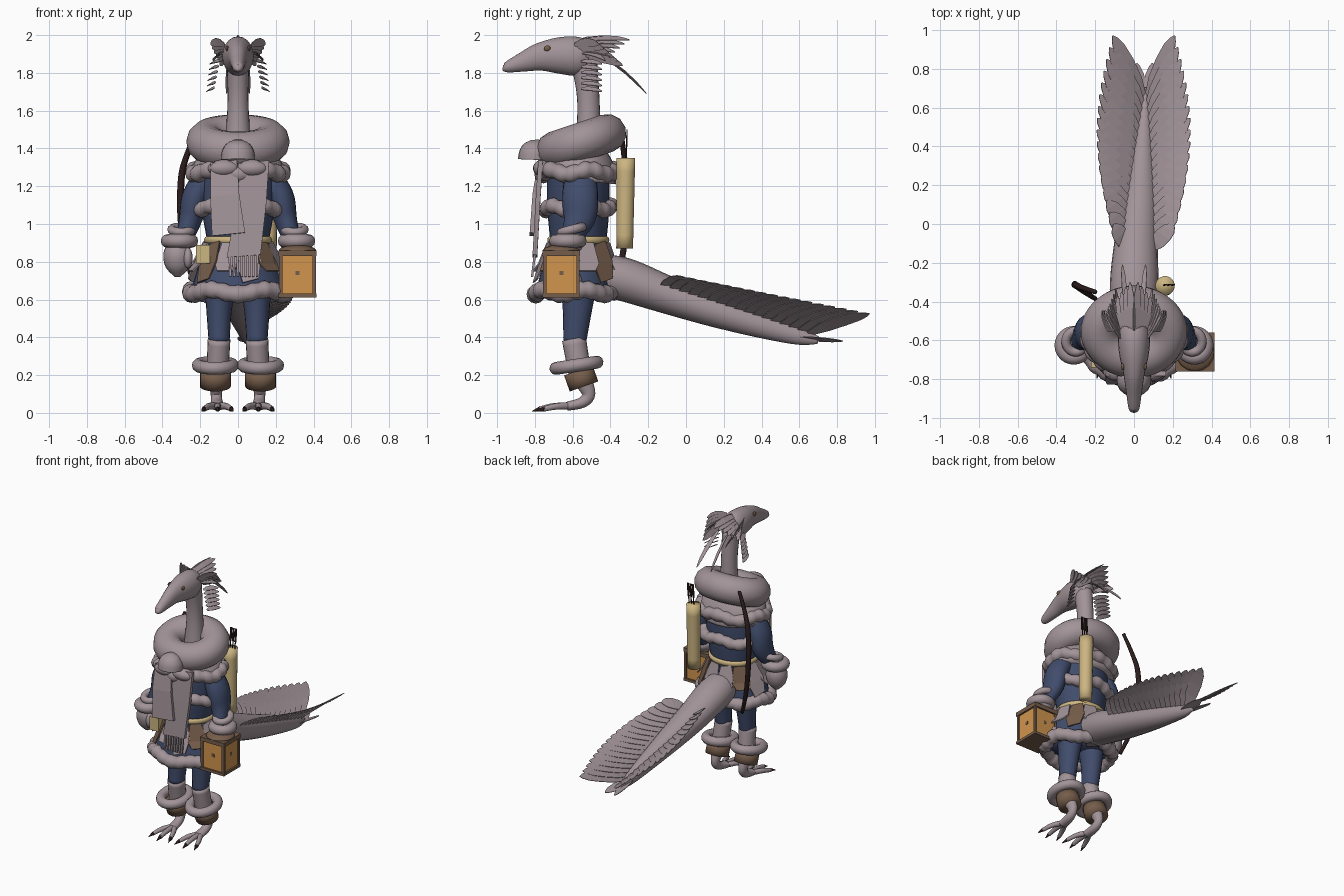
import bpy, bmesh, math
from mathutils import Vector, Matrix

if "Cube" in bpy.data.objects:
    bpy.data.objects.remove(bpy.data.objects["Cube"])


def material(name, rgb):
    m = bpy.data.materials.new(name)
    m.use_nodes = True
    m.diffuse_color = (*rgb, 1)
    m.node_tree.nodes["Principled BSDF"].inputs["Base Color"].default_value = (*rgb, 1)
    return m


GREY = material("mauve grey", (.36, .295, .315))
BLUE = material("navy cloth", (.052, .073, .15))
TAN = material("pale tan", (.6, .46, .22))
ORANGE = material("lantern amber", (.64, .3, .075))
BROWN = material("leather brown", (.18, .11, .07))
DARK = material("dark wood", (.025, .012, .012))


def finish(name, bm, mat, smooth=True):
    bmesh.ops.recalc_face_normals(bm, faces=bm.faces)
    me = bpy.data.meshes.new(name)
    bm.to_mesh(me)
    bm.free()
    me.materials.append(mat)
    ob = bpy.data.objects.new(name, me)
    bpy.context.collection.objects.link(ob)
    for p in me.polygons:
        p.use_smooth = smooth
    return ob


def spline(points, steps):
    """Catmull-Rom through tuples of any length."""
    out, n = [], len(points)
    for i in range(n - 1):
        a, b, c, d = (points[max(0, min(n - 1, i + k))] for k in (-1, 0, 1, 2))
        for s in range(steps):
            t = s / steps
            out.append([.5 * (2*q + (r-p)*t + (2*p-5*q+4*r-w)*t*t + (3*q-p-3*r+w)*t**3)
                        for p, q, r, w in zip(a, b, c, d)])
    return out + [list(points[-1])]


def tube(name, points, mat, segs=20, steps=5):
    """Sweep an ellipse along points of (x, y, z, rx, ry)."""
    path = spline(points, steps)
    bm, rings = bmesh.new(), []
    for i, p in enumerate(path):
        c = Vector(p[:3])
        t = (Vector(path[min(i+1, len(path)-1)][:3]) - Vector(path[max(i-1, 0)][:3])).normalized()
        side = (Vector((1, 0, 0)) - t * t.x).normalized()
        up = t.cross(side)
        rings.append([bm.verts.new(c + side * p[3] * math.cos(a) + up * p[4] * math.sin(a))
                      for a in (math.tau * k / segs for k in range(segs))])
    for r, s in zip(rings, rings[1:]):
        for k in range(segs):
            bm.faces.new((r[k], r[(k+1) % segs], s[(k+1) % segs], s[k]))
    bm.faces.new(rings[0])
    bm.faces.new(rings[-1])
    return finish(name, bm, mat)


def ring(name, c, rx, ry, r, mat=GREY, lumps=0, tilt=0.0, flat=1.0):
    """Torus, optionally lumpy like a fur trim."""
    n, m = 72, 12
    bm, vs = bmesh.new(), []
    rot = Matrix.Rotation(tilt, 3, 'X')
    for i in range(n):
        a = math.tau * i / n
        rr = r * (1 + (.22 * abs(math.sin(a * lumps / 2)) - .15 if lumps else 0))
        dz = .012 * math.sin(a * 5) if lumps else 0
        vs.append([bm.verts.new(Vector(c) + rot @ Vector((
            (rx + rr * math.cos(b)) * math.cos(a), (ry + rr * math.cos(b)) * math.sin(a),
            rr * flat * math.sin(b) + dz))) for b in (math.tau * j / m for j in range(m))])
    for i in range(n):
        for j in range(m):
            p, q, k = vs[i], vs[(i+1) % n], (j+1) % m
            bm.faces.new((p[j], q[j], q[k], p[k]))
    return finish(name, bm, mat)


def ball(name, c, size, mat=GREY):
    bm = bmesh.new()
    bmesh.ops.create_uvsphere(bm, u_segments=20, v_segments=12, radius=1,
                              matrix=Matrix.Translation(c) @ Matrix.Diagonal((*size, 1)))
    return finish(name, bm, mat)


def box(name, c, size, mat):
    bm = bmesh.new()
    bmesh.ops.create_cube(bm, size=1, matrix=Matrix.Translation(c) @ Matrix.Diagonal((*size, 1)))
    return finish(name, bm, mat, False)


def ribbon(name, points, side, mat=GREY, thick=.004):
    """Flat strip along points of (x, y, z, half width)."""
    bm, rows = bmesh.new(), []
    side = Vector(side).normalized()
    for p in points:
        rows.append([bm.verts.new(Vector(p[:3]) + side * p[3] * k) for k in (-1, 1)])
    for a, b in zip(rows, rows[1:]):
        bm.faces.new((a[0], a[1], b[1], b[0]))
    ob = finish(name, bm, mat, False)
    mod = ob.modifiers.new("thickness", 'SOLIDIFY')
    mod.thickness, mod.offset = thick, 0


def feather(name, root, tip, half, side, bend=0.0):
    root, tip = Vector(root), Vector(tip)
    shape = ((0, .4), (.25, .9), (.55, 1), (.8, .8), (.94, .4), (1, .05))
    pts = [(*(root.lerp(tip, t) + Vector((0, 0, bend * 4 * t * (1 - t)))), half * w) for t, w in shape]
    ribbon(name, pts, side)


# Head and neck
tube("head", [(0, -.97, 1.83, .012, .012), (0, -.95, 1.83, .028, .028), (0, -.87, 1.855, .04, .05),
              (0, -.77, 1.885, .055, .075), (0, -.66, 1.892, .078, .098), (0, -.56, 1.885, .08, .1),
              (0, -.48, 1.87, .04, .05)], GREY)
tube("neck", [(0, -.54, 1.86, .06, .07), (0, -.52, 1.7, .055, .06), (0, -.515, 1.55, .06, .062),
              (0, -.52, 1.3, .085, .08)], GREY)
for s in (-1, 1):
    ball("eye", (s * .058, -.735, 1.93), (.008, .018, .015), BROWN)
    # Crest, cheek fans, hanging side plumes and long back plumes
    for i in range(6):
        feather("crest_feather", (s * (.01 + .011 * i), -.6 + .01 * i, 1.965 - .012 * i),
                (s * (.02 + .022 * i), -.3 - .025 * i, 1.975 - .022 * i), .024, (1, 0, -.6 * s), .015)
        feather("cheek_feather", (s * .07, -.59 + .015 * i, 1.95 - .014 * i),
                (s * (.145 - .01 * i), -.46 + .025 * i, 1.95 - .022 * i), .024, (.4 * s, 0, 1), .012)
        z = 1.86 - .029 * i
        feather("side_plume", (s * (.1 + .006 * i), -.555, z), (s * (.148 + .003 * i), -.445, z - .012),
                .018, (s, 0, -.7), .006)
    feather("long_plume", (s * .04, -.45, 1.89), (s * .06, -.21, 1.69), .014, (1, 0, .6 * s), .02)

# Scarf with knot, tails and fringe
ring("scarf_wrap", (0, -.555, 1.435), .172, .145, .102, tilt=.32)
tube("scarf_knot", [(0, -.805, 1.34, .09, .085), (0, -.803, 1.385, .085, .078), (0, -.8, 1.425, .06, .055),
                    (0, -.8, 1.446, .02, .02)], GREY)
for s in (-1, 1):
    ball("scarf_fold", (s * .075, -.76, 1.295), (.085, .05, .045))
ribbon("scarf_tail_short", [(-.075, -.77, 1.33, .07), (-.07, -.8, 1.15, .077), (-.05, -.815, .945, .088)],
       (1, 0, .1), thick=.025)
ribbon("scarf_tail_long", [(.09, -.77, 1.33, .075), (.07, -.785, 1.1, .08), (.03, -.8, .83, .09)],
       (1, 0, .08), thick=.025)
for i in range(8):
    ribbon("fringe", [(-.045 + .021 * i, -.8, .84, .006), (-.04 + .02 * i, -.815, .72, .006)],
           (1, 0, 0), thick=.012)

# Coat, fur trims and belt
tube("cape", [(0, -.57, 1.23, .25, .2), (0, -.56, 1.33, .23, .18), (0, -.55, 1.43, .12, .11)], GREY, 28)
tube("coat", [(0, -.57, 1.3, .2, .165), (0, -.57, 1.1, .195, .165), (0, -.57, .92, .165, .15)], BLUE, 28)
tube("coat_skirt", [(0, -.57, .92, .165, .15), (0, -.58, .78, .21, .18), (0, -.59, .64, .25, .2)], BLUE, 28)
ring("shoulder_fur", (0, -.57, 1.275), .235, .185, .045, lumps=18)
ring("chest_fur", (0, -.57, 1.085), .215, .17, .041, lumps=18)
ring("hem_fur", (0, -.595, .64), .25, .2, .046, lumps=22)
ring("belt", (0, -.57, .915), .165, .15, .014, TAN, flat=1.4)
for i in range(12):
    a = math.tau * (i + .5) / 12
    c, s = math.cos(a), math.sin(a)
    drop = .05 * (i % 2)
    ribbon("coat_flap", [(.175 * c, -.57 + .16 * s, .9, .04), (.225 * c, -.575 + .195 * s, .79, .066),
                         (.26 * c, -.58 + .225 * s, .75 - drop, .045)],
           (-s, c, .25 * (i % 2)), BROWN if i % 3 == 1 else GREY, .008)
box("pouch", (-.185, -.715, .84), (.075, .05, .1), TAN)

# Arms and mittens
for s in (-1, 1):
    tube("sleeve", [(s * .15, -.56, 1.27, .065, .08), (s * .222, -.56, 1.15, .072, .095),
                    (s * .25, -.565, 1.03, .062, .085), (s * .28, -.61, .93, .045, .05)], BLUE)
    ring("upper_cuff", (s * .3, -.605, .97), .05, .056, .024, tilt=.25)
    ring("lower_cuff", (s * .31, -.625, .91), .063, .063, .036)
tube("right_mitten", [(-.315, -.625, .91, .05, .05), (-.32, -.625, .84, .075, .075),
                      (-.32, -.625, .77, .062, .06), (-.32, -.625, .72, .015, .015)], GREY)
ball("right_thumb", (-.265, -.67, .82), (.025, .035, .055))
ball("left_mitten", (.3, -.62, .89), (.075, .075, .05))
ball("left_thumb", (.225, -.6, .69), (.035, .05, .065))

# Lantern
LX, LY = .315, -.66
box("lantern_glass", (LX, LY, .74), (.175, .175, .22), ORANGE)
box("lantern_base", (LX, LY, .622), (.2, .2, .02), BROWN)
box("lantern_top", (LX, LY, .845), (.2, .2, .03), BROWN)
tube("lantern_cap", [(LX, LY, .86, .1, .1), (LX, LY, .875, .085, .085), (LX, LY, .89, .04, .04)], BROWN, 16, 2)
for s in (-1, 1):
    for t in (-1, 1):
        box("lantern_post", (LX + s * .088, LY + t * .088, .74), (.018, .018, .22), BROWN)
    box("lantern_mark", (LX + s * .088, LY, .74), (.004, .022, .022), BROWN)
    box("lantern_mark", (LX, LY + s * .088, .74), (.022, .004, .022), BROWN)

# Legs and clawed feet
for s in (-1, 1):
    tube("trouser_leg", [(s * .09, -.565, .76, .095, .11), (s * .1, -.575, .55, .068, .078),
                         (s * .1, -.59, .37, .055, .06)], BLUE)
    tube("shin", [(s * .1, -.593, .39, .06, .064), (s * .11, -.56, .2, .058, .06)], GREY)
    ring("boot_fur", (s * .12, -.58, .252), .09, .11, .034, tilt=.15)
    tube("boot_cuff", [(s * .12, -.57, .225, .082, .08), (s * .12, -.54, .14, .082, .08)], BROWN, steps=2)
    tube("ankle", [(s * .115, -.55, .18, .045, .05), (s * .115, -.515, .1, .03, .036),
                   (s * .112, -.55, .055, .032, .03), (s * .108, -.63, .035, .036, .024)], GREY, 14)
    for d in (-1, 0, 1):
        x, f = s * .108, -.02 * (1 - abs(d))
        tube("toe", [(x, -.6, .036, .02, .02), (x + .045 * d, -.68 + f, .035, .017, .018),
                     (x + .072 * d, -.755 + f, .02, .013, .014)], GREY, 10)
        tube("claw", [(x + .071 * d, -.75 + f, .022, .013, .014),
                      (x + .083 * d, -.795 + f, .008, .002, .002)], DARK, 8, 2)

# Tail with two raised fans of feathers
tube("tail", [(0, -.52, .74, .1, .1), (0, -.34, .71, .125, .115), (.01, -.1, .625, .112, .1),
              (.03, .15, .54, .09, .085), (.045, .4, .463, .06, .067), (.055, .6, .405, .035, .045),
              (.06, .7, .385, .012, .02)], GREY)
for s in (-1, 1):
    for i in range(17):
        t = i / 16
        y = -.13 + .78 * t
        rz = .66 - .24 * t
        reach = .11 + .12 * math.sin(math.pi * min(1, t * .8 + .12)) + .02 * t
        root = (.03 + .03 * t + s * (.055 - .045 * t), y, rz)
        ty = y + .13 + .19 * t
        tip = (.05 + s * reach, ty, .715 - .195 * ty)
        feather("tail_feather", root, tip, .048, (.75 * s, -.62, .5), .01)
    feather("tail_tip_feather", (.055, .55, .4), (.055 + s * .04, .83, .38), .035, (.95, 0, .3 * s))

# Quiver with arrows, and bow
tube("quiver", [(.16, -.325, .87, .045, .045), (.16, -.318, 1.35, .05, .05)], TAN, 18)
for i in range(3):
    x = .15 + .02 * i
    tube("arrow", [(x, -.32, 1.2, .004, .004), (x + .012, -.312, 1.5, .004, .004)], DARK, 6, 1)
    ribbon("arrow_fletching", [(x + .008, -.315, 1.4, .008), (x + .012, -.312, 1.5, .008)], (1, 0, 0), DARK)
tube("bow", [(-.2, -.35, 1.53, .012, .012), (-.265, -.33, 1.38, .015, .015), (-.3, -.315, 1.24, .018, .018),
             (-.3, -.315, 1.0, .018, .018), (-.26, -.345, .78, .016, .016),
             (-.2, -.385, .6, .012, .012)], DARK, 10)
